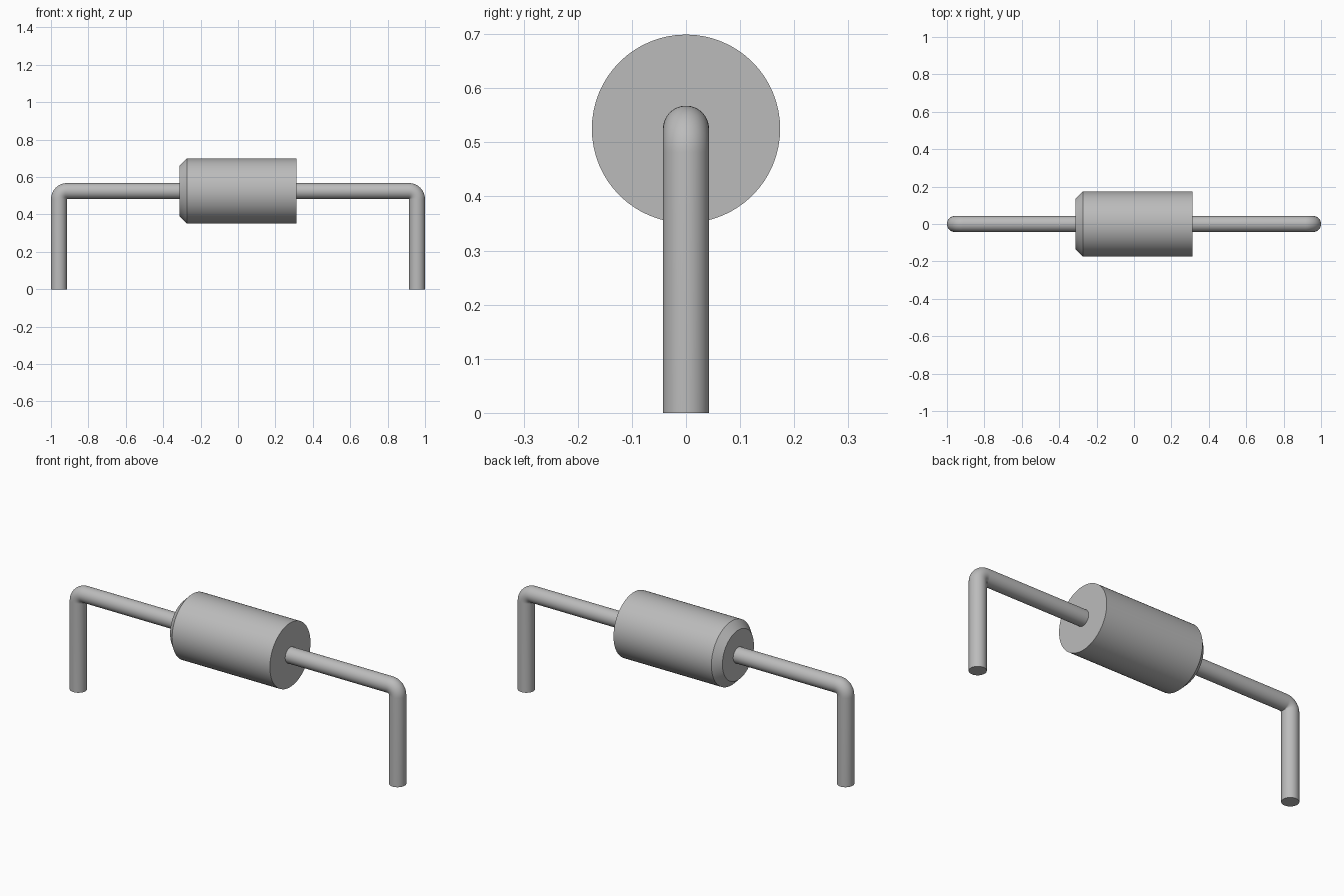
import bpy, bmesh
from math import sin, cos, pi, radians
from mathutils import Vector

cube = bpy.data.objects.get("Cube")
if cube:
    bpy.data.objects.remove(cube)

SIDES = 64
AXIS_Z = 0.525
WIRE_R = 0.0425
BEND_R = 0.043

grey = bpy.data.materials.new("neutral_grey")
grey.use_nodes = True
grey.diffuse_color = (0.5, 0.5, 0.5, 1)
grey.node_tree.nodes["Principled BSDF"].inputs["Base Color"].default_value = (0.5, 0.5, 0.5, 1)


def sweep(name, stations):
    """Loft circles given as (centre, tilt in the xz plane, radius) and cap both ends."""
    bm = bmesh.new()
    rings = []
    for centre, tilt, radius in stations:
        across = Vector((sin(tilt), 0, cos(tilt)))
        side = Vector((0, 1, 0))
        rings.append([bm.verts.new(Vector(centre) + radius * (cos(a) * across + sin(a) * side))
                      for a in (2 * pi * i / SIDES for i in range(SIDES))])
    for r0, r1 in zip(rings, rings[1:]):
        for i in range(SIDES):
            j = (i + 1) % SIDES
            bm.faces.new((r0[i], r0[j], r1[j], r1[i]))
    bm.faces.new(rings[0])
    bm.faces.new(rings[-1])
    bmesh.ops.recalc_face_normals(bm, faces=bm.faces)
    mesh = bpy.data.meshes.new(name)
    bm.to_mesh(mesh)
    bm.free()
    mesh.materials.append(grey)
    obj = bpy.data.objects.new(name, mesh)
    bpy.context.collection.objects.link(obj)
    bpy.ops.object.select_all(action='DESELECT')
    obj.select_set(True)
    bpy.context.view_layer.objects.active = obj
    bpy.ops.object.shade_smooth_by_angle(angle=radians(30))
    return obj


# Cylindrical body, chamfered at one end
profile = [(-0.313, 0.135), (-0.274, 0.174), (0.313, 0.174)]
sweep("body", [((x, 0, AXIS_Z), 0, r) for x, r in profile])

# Wire leads: out of the body, round a tight bend, down to the ground
STEPS = 12
bend_x = 1 - WIRE_R - BEND_R
for name, s in (("left_lead", 1), ("right_lead", -1)):
    path = [((s * 0.3, 0, AXIS_Z), 0, WIRE_R)]
    for k in range(STEPS + 1):
        t = pi / 2 * k / STEPS
        centre = (s * (bend_x + BEND_R * sin(t)), 0, AXIS_Z - BEND_R + BEND_R * cos(t))
        path.append((centre, s * t, WIRE_R))
    path.append(((s * (1 - WIRE_R), 0, 0), s * pi / 2, WIRE_R))
    sweep(name, path)
